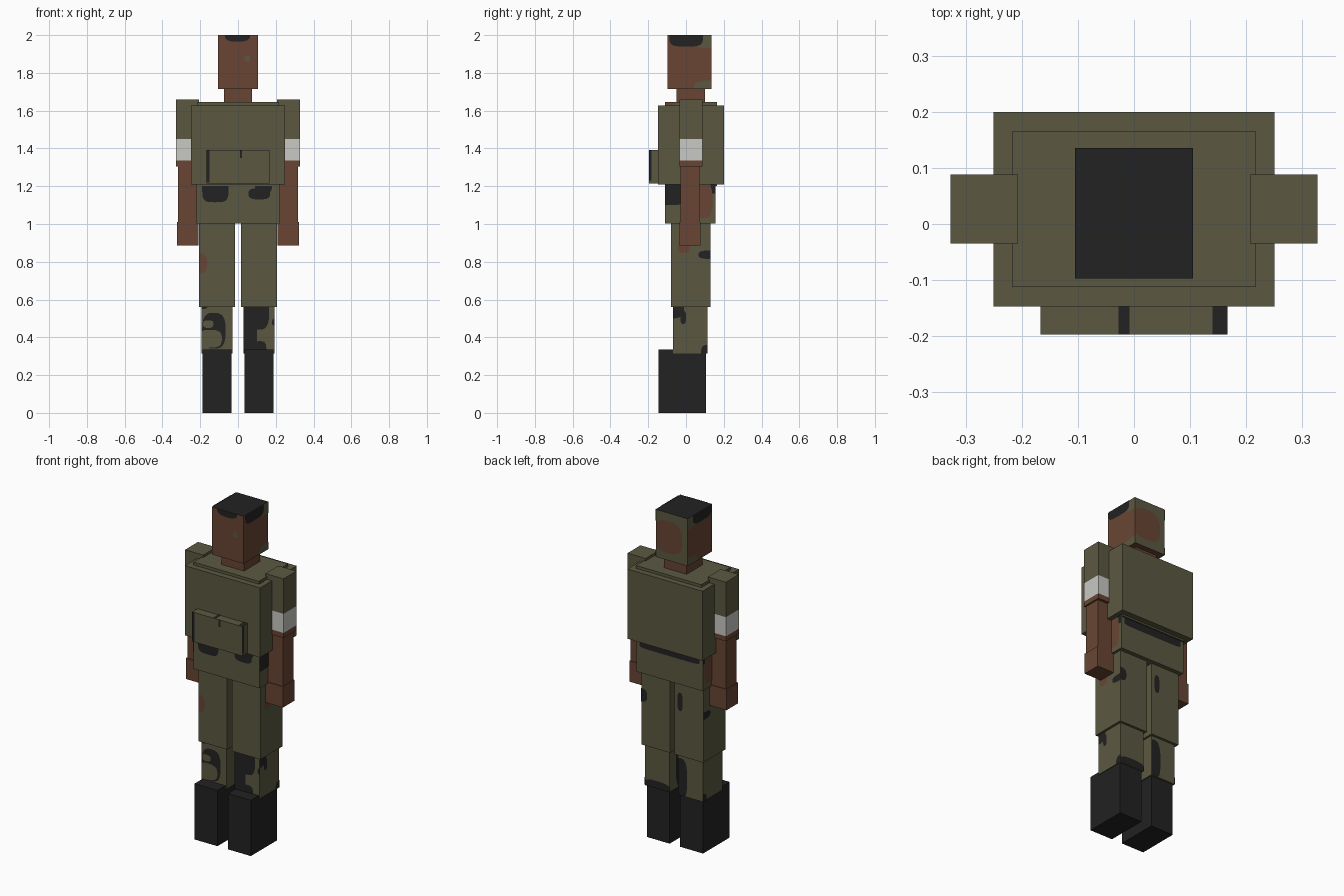
import bpy
import bmesh
from math import cos, sin, pi, copysign
from mathutils import Vector

cube = bpy.data.objects.get("Cube")
if cube:
    bpy.data.objects.remove(cube, do_unlink=True)


def make_material(name, rgb):
    mat = bpy.data.materials.new(name)
    mat.use_nodes = True
    color = (*rgb, 1)
    mat.diffuse_color = color
    mat.node_tree.nodes["Principled BSDF"].inputs["Base Color"].default_value = color
    return mat


olive = make_material("olive cloth", (.105, .098, .053))
skin = make_material("brown skin", (.138, .06, .034))
black = make_material("black", (.016, .016, .016))
white = make_material("white band", (.58, .58, .55))

bounds = {}


def add_object(name, bm, *mats):
    mesh = bpy.data.meshes.new(name)
    bm.to_mesh(mesh)
    bm.free()
    for mat in mats:
        mesh.materials.append(mat)
    obj = bpy.data.objects.new(name, mesh)
    bpy.context.collection.objects.link(obj)
    return obj


def box(name, xs, ys, zs, *mats):
    """Box between the given limits on each axis."""
    xs = sorted(xs)
    bounds[name] = (xs, ys, zs)
    bm = bmesh.new()
    bmesh.ops.create_cube(bm, size=1)
    for v in bm.verts:
        v.co = [lim[1] if c > 0 else lim[0] for c, lim in zip(v.co, bounds[name])]
    bmesh.ops.recalc_face_normals(bm, faces=bm.faces)
    return add_object(name, bm, *mats)


def patch(part, side, us, vs, mat, power=.7, lift=.002):
    """Rounded painted patch on one side of a box, trimmed to that side."""
    sign = 1 if side[0] == "+" else -1
    axis = "xyz".index(side[1])
    ua, va = [i for i in range(3) if i != axis]
    limits = bounds[part]
    points = []
    for i in range(24):
        p = Vector()
        p[axis] = limits[axis][sign > 0] + sign * lift
        for a, (lo, hi), t in ((ua, us, cos(i * pi / 12)), (va, vs, sin(i * pi / 12))):
            value = (lo + hi) / 2 + (hi - lo) / 2 * copysign(abs(t) ** power, t)
            p[a] = min(max(value, limits[a][0]), limits[a][1])
        if not points or (p - points[-1]).length > .0005:
            points.append(p)
    if (points[0] - points[-1]).length < .0005:
        points.pop()
    bm = bmesh.new()
    face = bm.faces.new([bm.verts.new(p) for p in points])
    face.normal_update()
    if face.normal[axis] * sign < 0:
        face.normal_flip()
    add_object(part + "_patch", bm, mat)


# Head: dark hair on top, painted back
head = box("head", (-.105, .105), (-.097, .135), (1.715, 2), skin, black, olive)
for poly in head.data.polygons:
    if poly.normal.z > .5:
        poly.material_index = 1
    elif poly.normal.y > .5:
        poly.material_index = 2
patch("head", "-y", (-.07, .065), (1.965, 2.04), black)
patch("head", "-y", (.035, .065), (1.86, 1.89), olive)
patch("head", "+y", (-.07, .12), (1.76, 1.95), skin)
for side in ("+x", "-x"):
    patch("head", side, (.03, .2), (1.93, 2.1), olive)
    patch("head", side, (.04, .2), (1.66, 1.76), olive)
    patch("head", side, (-.088, .09), (1.94, 2.05), black, .5, .004)
box("neck", (-.075, .075), (-.05, .1), (1.6, 1.715), skin)

# Torso, vest and front pouch
box("shirt", (-.217, .217), (-.112, .165), (1.2, 1.645), olive)
patch("shirt", "+x", (-.12, -.06), (1.6, 1.66), skin)
box("vest", (-.25, .25), (-.147, .2), (1.21, 1.628), olive)
box("pouch", (-.167, .167), (-.197, -.147), (1.215, 1.392), olive)
patch("pouch", "-y", (-.17, -.15), (1.22, 1.4), black, 0)
patch("pouch", "-y", (.01, .022), (1.35, 1.4), black, 0)
patch("pouch", "+z", (-.028, -.008), (-.2, -.1), black, 0)
patch("pouch", "+z", (.14, .17), (-.2, -.1), black, 0)
patch("pouch", "+x", (-.2, -.183), (1.23, 1.4), black, 0)

# Hips with camouflage patches
box("hips", (-.22, .22), (-.11, .155), (1.003, 1.22), olive)
patch("hips", "-y", (-.19, -.05), (1.115, 1.27), black, .5)
patch("hips", "-y", (.055, .17), (1.13, 1.19), black)
patch("hips", "-y", (.09, .18), (1.16, 1.25), black)
patch("hips", "+y", (-.2, .2), (1.155, 1.205), black, .3)
for side in ("+x", "-x"):
    patch("hips", side, (-.15, -.02), (1.1, 1.3), black, .3)
    patch("hips", side, (.05, .14), (1.03, 1.22), skin)
    patch("hips", side, (.13, .2), (1.16, 1.3), black, .3)

# Arms and legs on both sides
for label, s in (("left", 1), ("right", -1)):
    def limb(part, x0, x1, ys, zs, mat):
        box(label + "_" + part, (s * x0, s * x1), ys, zs, mat)

    arm_y = (-.035, .088)
    limb("sleeve", .207, .327, arm_y, (1.45, 1.66), olive)
    limb("armband", .207, .327, arm_y, (1.335, 1.45), white)
    limb("elbow", .207, .327, arm_y, (1.305, 1.335), skin)
    limb("forearm", .212, .317, (-.028, .072), (1.005, 1.31), skin)
    limb("hand", .208, .322, (-.034, .076), (.885, 1.01), skin)
    limb("thigh", .016, .206, (-.08, .13), (.56, 1.005), olive)
    limb("shin", .028, .192, (-.07, .115), (.315, .565), olive)
    limb("boot", .035, .187, (-.145, .105), (0, .335), black)
    outer = "+x" if s > 0 else "-x"
    patch(label + "_thigh", outer, (.065, .2), (.815, .86), black)
    patch(label + "_shin", outer, (.08, .15), (.28, .36), black)

# Camouflage on the thighs
patch("left_thigh", "+x", (-.045, .02), (.845, .9), skin)
patch("left_thigh", "+y", (.165, .25), (.82, .9), black)
patch("right_thigh", "-y", (-.25, -.163), (.74, .845), skin)
patch("right_thigh", "+y", (-.07, -.035), (.83, .94), black)

# Camouflage on the shins
patch("right_shin", "-y", (-.19, -.065), (.34, .53), black)
patch("right_shin", "-y", (-.21, -.085), (.345, .44), olive, .7, .004)
patch("right_shin", "-y", (-.185, -.13), (.45, .49), olive, .7, .004)
patch("right_shin", "-y", (-.21, -.16), (.55, .6), black)
patch("right_shin", "+y", (-.09, 0), (.3, .54), black)
patch("left_shin", "-y", (0, .1), (.28, .62), black, .5)
patch("left_shin", "-y", (.05, .165), (.44, .62), black)
patch("left_shin", "-y", (.08, .15), (.3, .38), black)
patch("left_shin", "-y", (.18, .22), (.46, .5), black)
patch("left_shin", "-x", (-.1, .06), (.3, .6), black)
patch("left_shin", "+x", (-.15, -.01), (.5, .6), black)
patch("left_shin", "+x", (-.03, 0), (.47, .54), black)
patch("left_shin", "+y", (.02, .2), (.28, .36), black)
